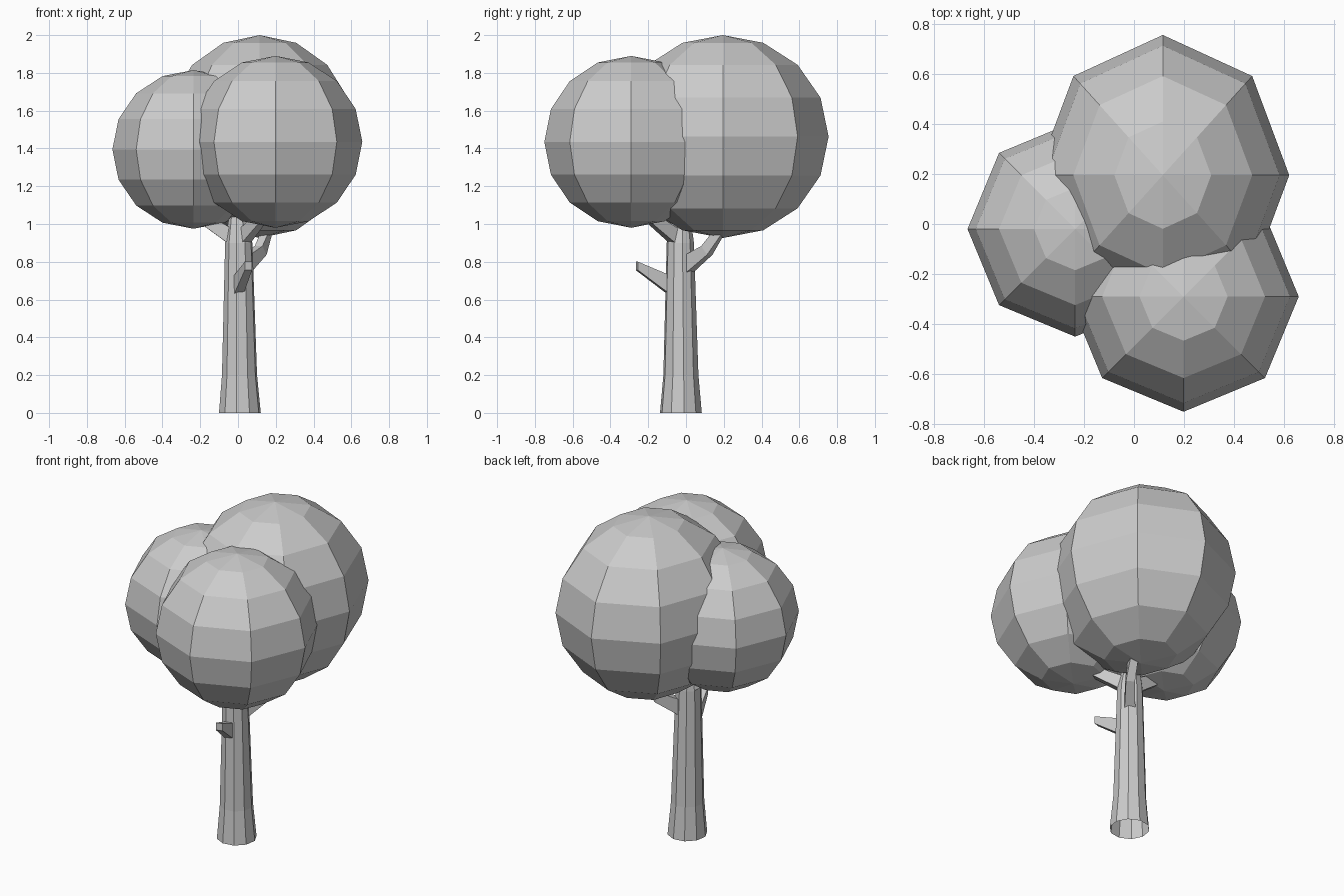
import bpy
import bmesh
import math
from mathutils import Vector

cube = bpy.data.objects.get("Cube")
if cube:
    bpy.data.objects.remove(cube, do_unlink=True)

grey = bpy.data.materials.new("plain_grey")
grey.use_nodes = True
colour = (0.6, 0.6, 0.6, 1)
grey.diffuse_color = colour
grey.node_tree.nodes["Principled BSDF"].inputs["Base Color"].default_value = colour


def finish(name, bm):
    """Turn a bmesh into a flat shaded object."""
    bmesh.ops.recalc_face_normals(bm, faces=bm.faces)
    mesh = bpy.data.meshes.new(name)
    bm.to_mesh(mesh)
    bm.free()
    mesh.materials.append(grey)
    obj = bpy.data.objects.new(name, mesh)
    bpy.context.collection.objects.link(obj)
    return obj


def loft(name, rings, cap_start):
    """Join rings of points into a tube, closed at its far end."""
    bm = bmesh.new()
    loops = [[bm.verts.new(p) for p in ring] for ring in rings]
    n = len(loops[0])
    for a, b in zip(loops, loops[1:]):
        for i in range(n):
            j = (i + 1) % n
            bm.faces.new((a[i], a[j], b[j], b[i]))
    bm.faces.new(loops[-1])
    if cap_start:
        bm.faces.new(loops[0][::-1])
    return finish(name, bm)


def branch(name, path, upright=False):
    """Four-sided tapering limb; each path entry is point, width, height."""
    points = [Vector(p) for p, w, h in path]
    rings = []
    for i, (p, w, h) in enumerate(path):
        last = min(i + 1, len(points) - 1)
        t = (points[last] - points[max(i - 1, 0)]).normalized()
        side = t.cross(Vector((0, 0, 1))).normalized()
        up = Vector((0, 0, 1)) if upright else side.cross(t)
        rings.append([points[i] + side * w / 2 * a + up * h / 2 * b
                      for a, b in ((-1, -1), (1, -1), (1, 1), (-1, 1))])
    return loft(name, rings, True)


def foliage(name, centre, radii):
    """Eight-sided faceted ball."""
    bm = bmesh.new()
    bmesh.ops.create_uvsphere(bm, u_segments=8, v_segments=8, radius=1)
    for v in bm.verts:
        v.co = Vector(c + r * k for c, r, k in zip(centre, radii, v.co))
    return finish(name, bm)


# Crown
foliage("back_foliage", (0.115, 0.195, 1.463), (0.505, 0.56, 0.537))
foliage("front_foliage", (0.198, -0.29, 1.435), (0.46, 0.46, 0.455))
foliage("right_foliage", (-0.235, -0.02, 1.395), (0.43, 0.43, 0.42))

# Trunk, open underneath
trunk_profile = [(0.01, -0.027, 0, 0.112), (0.008, -0.027, 0.2, 0.094),
                 (0.004, -0.03, 0.9, 0.073), (0.0, -0.025, 1.03, 0.05),
                 (0.0, -0.02, 1.15, 0.03)]
sides = 10
trunk_rings = []
for x, y, z, r in trunk_profile:
    angles = [math.tau * (k + 0.25) / sides for k in range(sides)]
    trunk_rings.append([(x + r * math.cos(a), y + r * math.sin(a), z) for a in angles])
loft("trunk", trunk_rings, False)

# Limbs
branch("broken_branch", [((-0.005, -0.06, 0.66), 0.055, 0.11),
                         ((0.055, -0.26, 0.778), 0.04, 0.045)], upright=True)
branch("back_branch", [((0.03, 0.0, 0.78), 0.06, 0.09),
                       ((0.12, 0.11, 0.86), 0.05, 0.06),
                       ((0.15, 0.17, 0.95), 0.045, 0.05),
                       ((0.15, 0.19, 1.1), 0.03, 0.03)])
branch("right_branch", [((-0.03, -0.025, 0.93), 0.06, 0.08),
                        ((-0.22, -0.03, 1.05), 0.04, 0.05)])
branch("front_branch", [((0.02, -0.04, 0.92), 0.06, 0.08),
                        ((0.14, -0.21, 1.05), 0.04, 0.05)])
